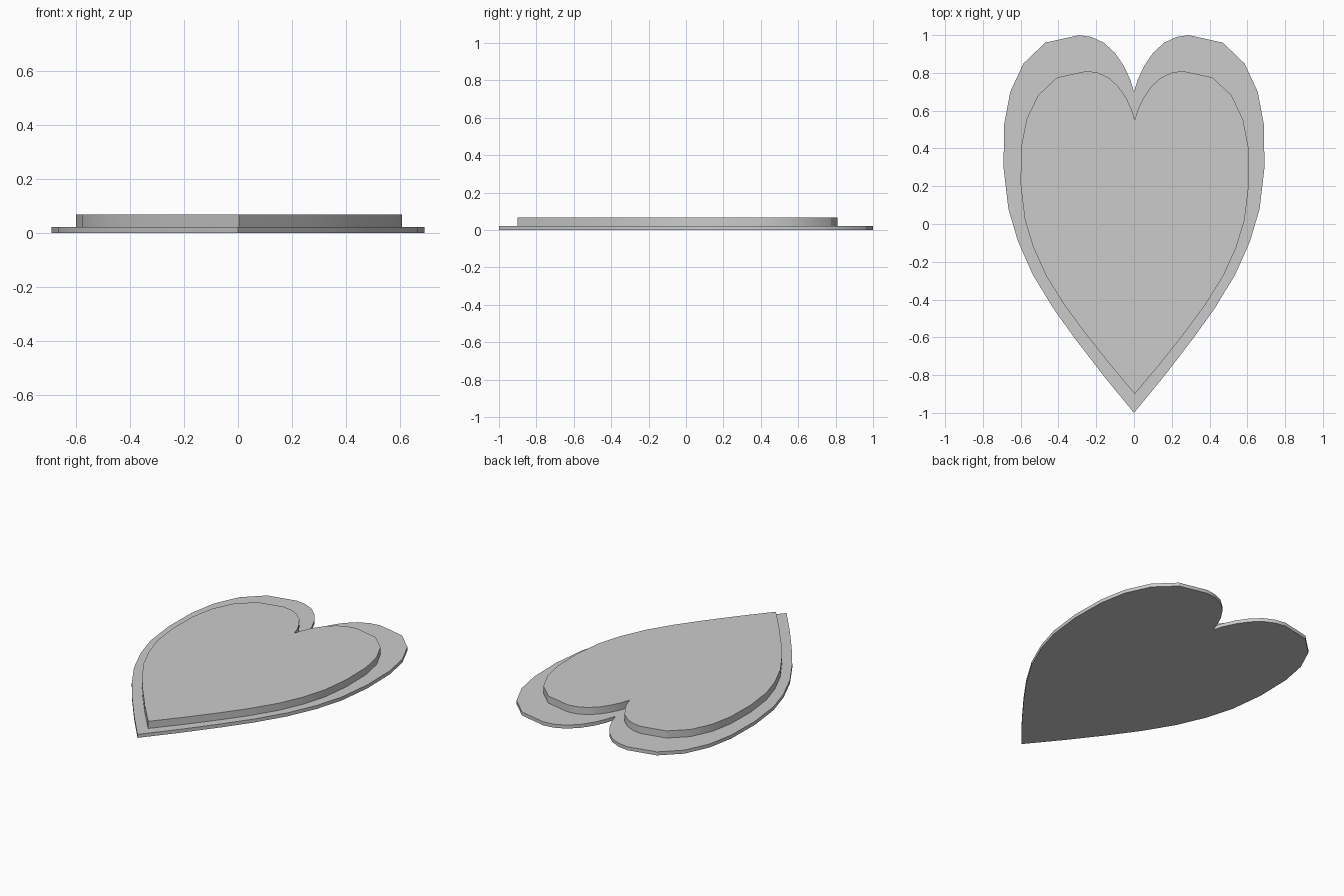
import bpy
import bmesh
import math

cube = bpy.data.objects.get("Cube")
if cube:
    bpy.data.objects.remove(cube, do_unlink=True)

# One plain grey for both layers
grey = bpy.data.materials.new("plain grey")
grey.use_nodes = True
GREY = (0.6, 0.6, 0.6, 1)
grey.diffuse_color = GREY
grey.node_tree.nodes["Principled BSDF"].inputs["Base Color"].default_value = GREY

# Left half of the heart outline, from the cleft round to the lower tip
HALF = [(0, 0.70), (0.02, 0.765), (0.053, 0.835), (0.10, 0.905), (0.16, 0.96),
        (0.225, 0.99), (0.29, 1.0), (0.47, 0.96), (0.585, 0.85), (0.655, 0.70),
        (0.687, 0.53), (0.691, 0.30), (0.665, 0.08), (0.615, -0.09),
        (0.535, -0.27), (0.425, -0.45), (0.31, -0.61), (0.16, -0.805), (0, -1)]
OUTLINE = HALF + [(-x, y) for x, y in HALF[-2:0:-1]]


def heart(name, scale, offset, bottom, top):
    """Extrude the scaled heart outline into a flat slab."""
    bm = bmesh.new()
    verts = [bm.verts.new((x * scale[0] + offset[0], y * scale[1] + offset[1], bottom))
             for x, y in OUTLINE]
    base = bm.faces.new(verts)
    extruded = bmesh.ops.extrude_face_region(bm, geom=[base], use_keep_orig=True)
    raised = [v for v in extruded["geom"] if isinstance(v, bmesh.types.BMVert)]
    bmesh.ops.translate(bm, verts=raised, vec=(0, 0, top - bottom))
    bmesh.ops.recalc_face_normals(bm, faces=bm.faces)
    mesh = bpy.data.meshes.new(name)
    bm.to_mesh(mesh)
    bm.free()
    mesh.materials.append(grey)
    obj = bpy.data.objects.new(name, mesh)
    bpy.context.collection.objects.link(obj)
    bpy.ops.object.select_all(action="DESELECT")
    obj.select_set(True)
    bpy.context.view_layer.objects.active = obj
    bpy.ops.object.shade_smooth_by_angle(angle=math.radians(30))


# Thin wide base with a thicker, smaller heart on top
heart("base_heart", (1, 1), (0, 0), 0, 0.022)
heart("raised_heart", (0.875, 0.855), (0.004, -0.045), 0.022, 0.067)
